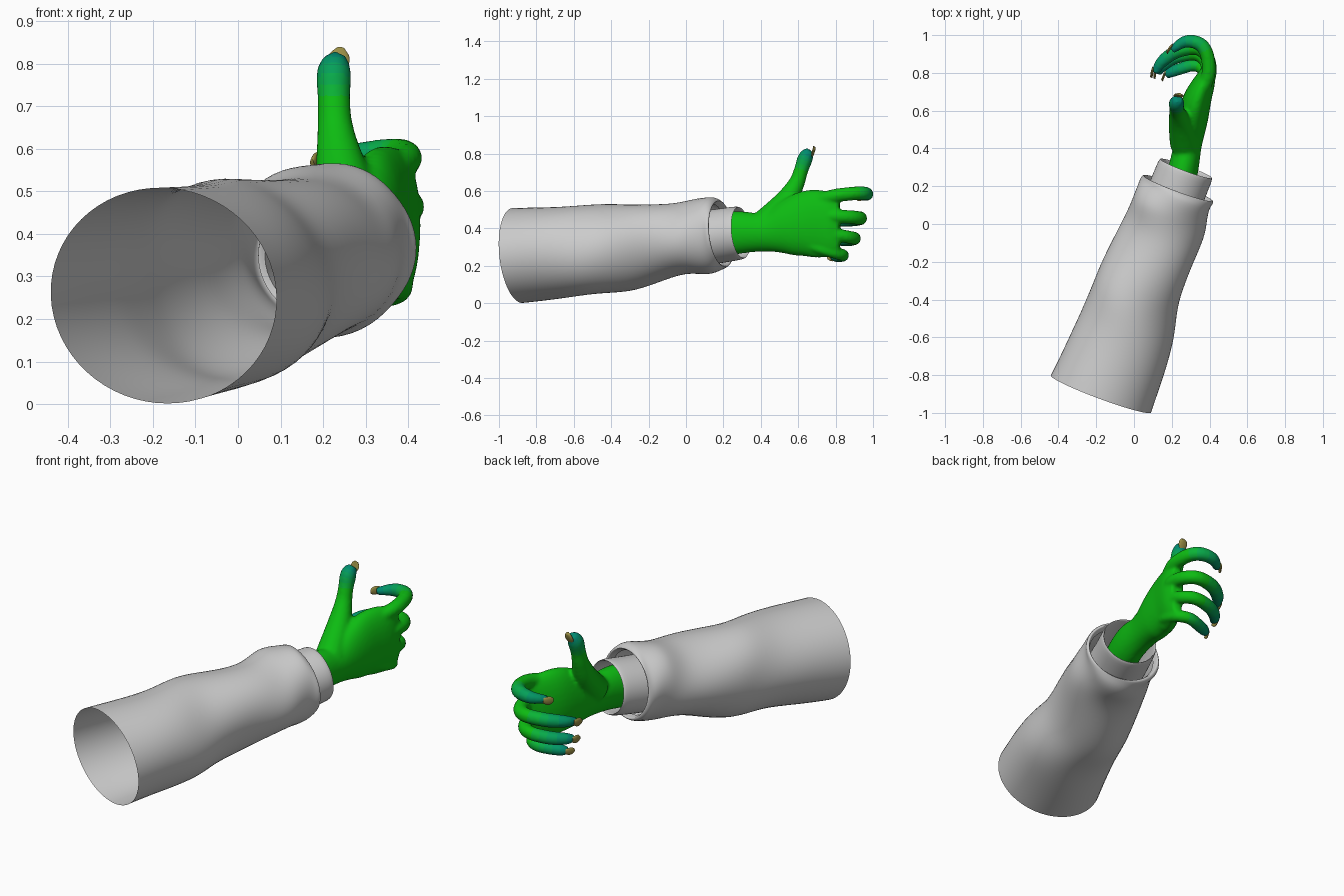
import bpy, bmesh
from math import sin, cos, tau
from mathutils import Vector, kdtree

cube = bpy.data.objects.get("Cube")
if cube:
    bpy.data.objects.remove(cube)

UP, ACROSS = Vector((0, 0, 1)), Vector((1, 0, 0))


def material(name, color):
    mat = bpy.data.materials.new(name)
    mat.use_nodes = True
    mat.diffuse_color = (*color, 1)
    shader = mat.node_tree.nodes["Principled BSDF"]
    shader.inputs["Base Color"].default_value = (*color, 1)
    shader.inputs["Roughness"].default_value = 0.5
    return mat


def spline(stations, steps):
    """Catmull-Rom through stations of (x, y, z, half width, half height)."""
    pts = [Vector(s) for s in stations]
    pts = [pts[0] * 2 - pts[1]] + pts + [pts[-1] * 2 - pts[-2]]
    out = []
    for a, b, c, d in zip(pts, pts[1:], pts[2:], pts[3:]):
        for i in range(steps):
            t = i / steps
            out.append((b * 2 + (c - a) * t + (a * 2 - b * 5 + c * 4 - d) * t**2
                        + (b * 3 - a - c * 3 + d) * t**3) * 0.5)
    return out + [pts[-2]]


def loft(bm, stations, up=UP, axis=None, steps=6, sides=24, capped=True, wrinkle=None):
    """Sweep elliptical rings along a smooth path."""
    path = spline(stations, steps)
    rings = []
    for i, p in enumerate(path):
        ahead, behind = path[min(i + 1, len(path) - 1)], path[max(i - 1, 0)]
        tangent = (axis or Vector((ahead - behind)[:3])).normalized()
        side = tangent.cross(up).normalized()
        rise = side.cross(tangent)
        ring = []
        for k in range(sides):
            a = tau * k / sides
            f = 1 + wrinkle(a, i / len(path)) if wrinkle else 1
            ring.append(bm.verts.new(Vector(p[:3]) + side * (p[3] * f * cos(a))
                                     + rise * (p[4] * f * sin(a))))
        rings.append(ring)
    for r, s in zip(rings, rings[1:]):
        for k in range(sides):
            j = (k + 1) % sides
            bm.faces.new((r[k], r[j], s[j], s[k]))
    if capped:
        bm.faces.new(rings[0][::-1])
        bm.faces.new(rings[-1])
    return path


def finish(bm, name):
    bmesh.ops.recalc_face_normals(bm, faces=bm.faces)
    mesh = bpy.data.meshes.new(name)
    bm.to_mesh(mesh)
    bm.free()
    obj = bpy.data.objects.new(name, mesh)
    bpy.context.collection.objects.link(obj)
    bpy.ops.object.select_all(action="DESELECT")
    obj.select_set(True)
    bpy.context.view_layer.objects.active = obj
    bpy.ops.object.shade_smooth_by_angle(angle=0.9)
    return obj


# Sleeve: open tapering tube with cloth folds and a turned-in end
def folds(a, s):
    fade = min(1, s * 4) * max(0, min(1, (0.85 - s) * 6))
    return fade * (0.025 * sin(2 * a + 17 * s) + 0.018 * sin(3 * a - 23 * s + 1))


sleeve_axis = Vector((0.40, 1.08, 0.12))
bm = bmesh.new()
loft(bm, [(-0.175, -0.90, 0.255, 0.283, 0.255),
          (-0.05, -0.59, 0.278, 0.258, 0.243),
          (0.02, -0.333, 0.30, 0.236, 0.227),
          (0.137, -0.075, 0.335, 0.213, 0.198),
          (0.19, 0.08, 0.36, 0.206, 0.202),
          (0.225, 0.17, 0.37, 0.204, 0.19),
          (0.232, 0.19, 0.372, 0.19, 0.175),
          (0.222, 0.16, 0.368, 0.176, 0.162)],
     axis=sleeve_axis, steps=8, sides=64, capped=False, wrinkle=folds)
finish(bm, "sleeve")

# Inner cuff: short band with a wall thickness
bm = bmesh.new()
loft(bm, [(0.19, 0.07, 0.345, 0.135, 0.13), (0.19, 0.07, 0.345, 0.152, 0.145),
          (0.23, 0.18, 0.36, 0.152, 0.145), (0.27, 0.28, 0.375, 0.15, 0.142),
          (0.271, 0.283, 0.376, 0.14, 0.132), (0.23, 0.18, 0.36, 0.135, 0.13),
          (0.19, 0.07, 0.345, 0.135, 0.13)],
     axis=sleeve_axis, steps=4, sides=48, capped=False)
bmesh.ops.remove_doubles(bm, verts=bm.verts, dist=0.0005)
finish(bm, "inner_cuff")

# Hand: palm and digits, each digit as (path, radii, up direction, fade length)
digits = {
    "index": ([(0.36, 0.70, 0.55), (0.395, 0.80, 0.575), (0.385, 0.90, 0.587), (0.345, 0.955, 0.587),
               (0.27, 0.965, 0.58), (0.20, 0.92, 0.57)], 0.037, UP, 0.26),
    "middle": ([(0.36, 0.70, 0.46), (0.40, 0.79, 0.465), (0.39, 0.88, 0.46), (0.335, 0.93, 0.455),
                (0.23, 0.915, 0.45), (0.15, 0.86, 0.44), (0.11, 0.80, 0.43)], 0.037, UP, 0.28),
    "ring": ([(0.36, 0.70, 0.38), (0.39, 0.78, 0.37), (0.38, 0.86, 0.355), (0.32, 0.90, 0.347),
              (0.215, 0.88, 0.34), (0.15, 0.835, 0.335), (0.125, 0.795, 0.33)], 0.035, UP, 0.26),
    "little": ([(0.36, 0.66, 0.31), (0.38, 0.74, 0.285), (0.37, 0.81, 0.265), (0.32, 0.84, 0.256),
                (0.24, 0.82, 0.25), (0.19, 0.80, 0.248), (0.17, 0.78, 0.245)], 0.032, UP, 0.22),
    "thumb": ([(0.27, 0.42, 0.42), (0.245, 0.53, 0.54), (0.23, 0.59, 0.64), (0.226, 0.615, 0.71),
               (0.226, 0.64, 0.78), (0.235, 0.665, 0.815)], 0.042, ACROSS, 0.13),
}
bm = bmesh.new()
loft(bm, [(0.17, 0.03, 0.33, 0.09, 0.10), (0.25, 0.25, 0.375, 0.082, 0.115),
          (0.285, 0.42, 0.38, 0.074, 0.104), (0.31, 0.55, 0.405, 0.08, 0.152),
          (0.335, 0.66, 0.425, 0.075, 0.18), (0.375, 0.76, 0.42, 0.056, 0.176),
          (0.39, 0.82, 0.42, 0.034, 0.155)], sides=32)

samples, nails = [], []
for name, (points, radius, up, fade) in digits.items():
    last = len(points) - 1
    taper = [1.0] * (last - 1) + [0.88, 0.55]
    if name == "thumb":
        taper = [1.9, 1.5, 1.05, 0.92, 0.98, 0.6]
    path = loft(bm, [(*p, radius * t, radius * t) for p, t in zip(points, taper)], up=up, sides=16)
    reach = 0.0
    for i in range(len(path) - 1, -1, -1):
        here = Vector(path[i][:3])
        if i < len(path) - 1:
            reach += (Vector(path[i + 1][:3]) - here).length
        samples.append((here, reach / fade))
    tip, before = Vector(path[-1][:3]), Vector(path[-4][:3])
    nails.append((name, tip, (tip - before).normalized(), radius, up))

hand = finish(bm, "hand")
remesh = hand.modifiers.new("Blend", "REMESH")
remesh.mode, remesh.voxel_size = "VOXEL", 0.009
relax = hand.modifiers.new("Relax", "SMOOTH")
relax.factor, relax.iterations = 0.5, 6
for mod in [m.name for m in hand.modifiers if m.name in ("Blend", "Relax")]:
    bpy.ops.object.modifier_apply(modifier=mod)
bpy.ops.object.shade_smooth()

# Skin colour fades from green to teal toward each fingertip
green, teal = Vector((0.004, 0.50, 0.006)), Vector((0.0, 0.25, 0.16))
bands = 6
hand.data.materials.clear()
for b in range(bands):
    hand.data.materials.append(material(f"skin_{b}", green.lerp(teal, b / (bands - 1))))
tree = kdtree.KDTree(len(samples))
for i, (point, _) in enumerate(samples):
    tree.insert(point, i)
tree.balance()
for face in hand.data.polygons:
    _, i, dist = tree.find(face.center)
    shade = max(0, 1 - samples[i][1]) if dist < 0.07 else 0
    face.material_index = min(bands - 1, int(shade * bands))

# Nails: flat tapered plates on the back of each fingertip
nail_mat = material("nail", (0.32, 0.27, 0.06))
for name, tip, along, radius, up in nails:
    out = along.cross(up).normalized()
    bm = bmesh.new()
    plate = []
    for ahead, lift, wide in ((-0.022, 0.55, 0.4), (0, 0.42, 0.62), (0.018, 0.25, 0.55), (0.03, 0.1, 0.25)):
        p = tip + along * ahead + out * (radius * lift)
        plate.append((*p, radius * 0.2, radius * wide))
    loft(bm, plate, up=up, axis=along, steps=3, sides=12)
    finish(bm, name + "_nail").data.materials.append(nail_mat)
